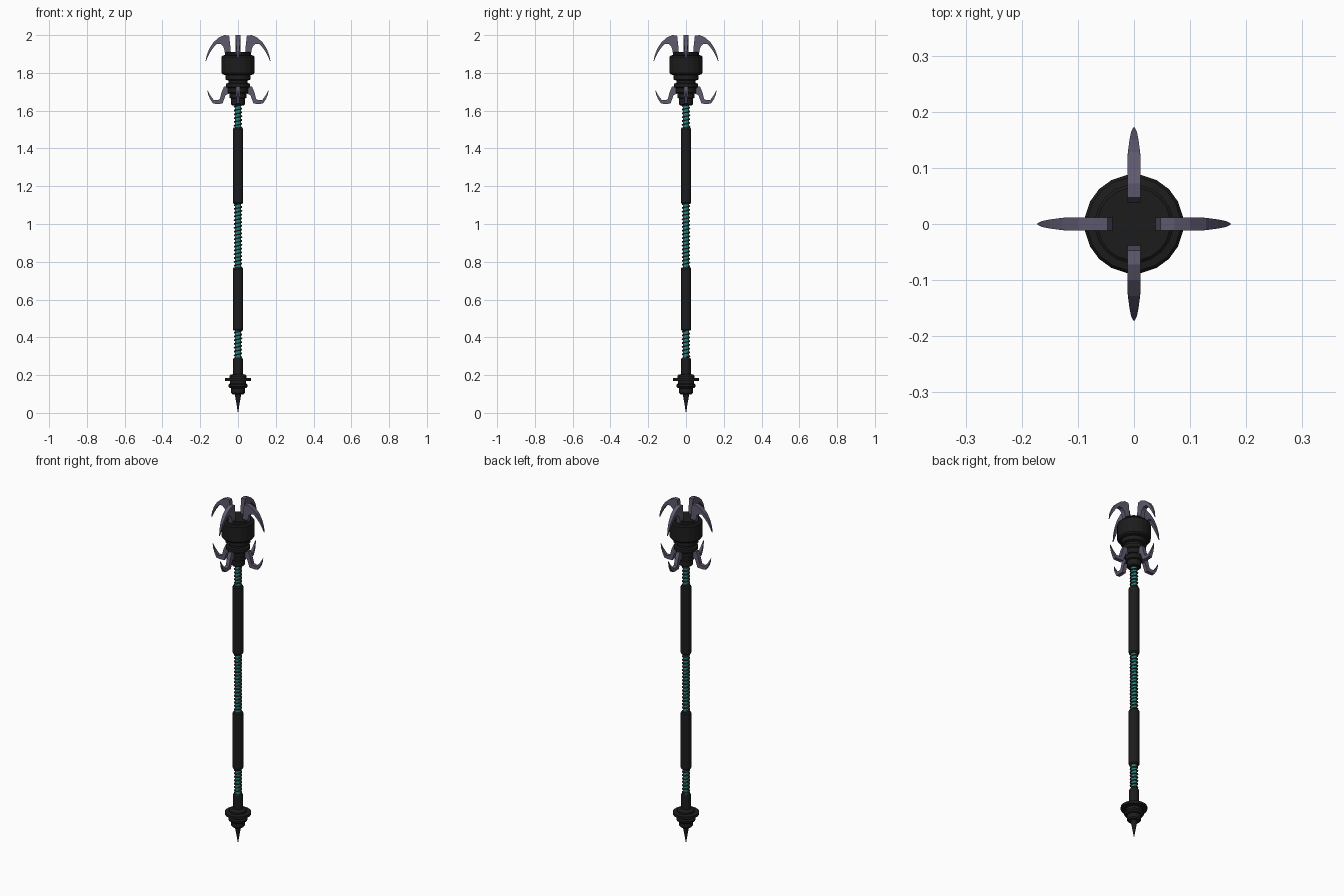
import bpy, bmesh, math
from mathutils import Matrix

if "Cube" in bpy.data.objects:
    bpy.data.objects.remove(bpy.data.objects["Cube"])


def mat(name, col):
    m = bpy.data.materials.new(name)
    m.diffuse_color = (*col, 1)
    m.use_nodes = True
    m.node_tree.nodes["Principled BSDF"].inputs["Base Color"].default_value = m.diffuse_color
    return m


BLACK = mat("black", (0.012, 0.012, 0.012))
TEAL = mat("teal", (0.02, 0.24, 0.2))
COIL = mat("coil_grey", (0.03, 0.028, 0.035))
CLAW = mat("claw_grey", (0.115, 0.1, 0.155))


def finish(bm, name, material):
    bmesh.ops.remove_doubles(bm, verts=bm.verts, dist=1e-6)
    bmesh.ops.recalc_face_normals(bm, faces=bm.faces)
    me = bpy.data.meshes.new(name)
    bm.to_mesh(me)
    bm.free()
    ob = bpy.data.objects.new(name, me)
    me.materials.append(material)
    bpy.context.collection.objects.link(ob)
    return ob


def lathe(name, profile, sides, material):
    """Revolve (radius, z) points around z, closing both ends."""
    bm = bmesh.new()
    rings = [[bm.verts.new((r * math.cos(2 * math.pi * (i + .5) / sides),
                            r * math.sin(2 * math.pi * (i + .5) / sides), z))
              for i in range(sides)] for r, z in profile]
    for a, b in zip(rings, rings[1:]):
        for i in range(sides):
            j = (i + 1) % sides
            bm.faces.new((a[i], a[j], b[j], b[i]))
    bm.faces.new(rings[0])
    bm.faces.new(rings[-1])
    return finish(bm, name, material)


def claw(name, sections, angle):
    """Loft rectangular sections (outer x, z, inner x, z, half width)."""
    bm = bmesh.new()
    rings = [[bm.verts.new(p) for p in ((xo, -w, zo), (xo, w, zo), (xi, w, zi), (xi, -w, zi))]
             for xo, zo, xi, zi, w in sections]
    for a, b in zip(rings, rings[1:]):
        for i in range(4):
            j = (i + 1) % 4
            bm.faces.new((a[i], a[j], b[j], b[i]))
    bm.faces.new(rings[0])
    bm.faces.new(rings[-1])
    bmesh.ops.rotate(bm, verts=bm.verts, matrix=Matrix.Rotation(angle, 3, 'Z'))
    return finish(bm, name, CLAW)


def coil(name, z0, z1, pitch=0.02, radius=0.0185, wire=0.0042, steps=16, sides=6):
    """Wire wound around the shaft."""
    bm = bmesh.new()
    n = int((z1 - z0) / pitch * steps)
    prev = None
    for k in range(n + 1):
        t = 2 * math.pi * k / steps
        z = z0 + (z1 - z0) * k / n
        ring = []
        for s in range(sides):
            p = 2 * math.pi * s / sides
            r = radius + wire * math.cos(p)
            ring.append(bm.verts.new((r * math.cos(t), r * math.sin(t), z + wire * math.sin(p))))
        if prev:
            for s in range(sides):
                q = (s + 1) % sides
                bm.faces.new((prev[s], prev[q], ring[q], ring[s]))
        else:
            bm.faces.new(ring)
        prev = ring
    bm.faces.new(prev)
    return finish(bm, name, COIL)


# Pommel with stepped collars and ground spike
lathe("spike", [(0.0005, 0), (0.008, 0.045), (0.018, 0.10), (0.018, 0.11)], 12, BLACK)
lathe("pommel", [(0.03, 0.098), (0.037, 0.105), (0.037, 0.13), (0.045, 0.132), (0.052, 0.14),
                 (0.052, 0.15), (0.044, 0.155), (0.044, 0.168), (0.07, 0.17), (0.07, 0.184),
                 (0.046, 0.186), (0.046, 0.196), (0.038, 0.203), (0.026, 0.205)], 20, BLACK)
lathe("lower_sleeve", [(0.026, 0.20), (0.026, 0.285), (0.022, 0.292)], 16, BLACK)

# Shaft core, wire coils and grips
lathe("shaft_core", [(0.017, 0.28), (0.017, 1.66)], 16, TEAL)
for label, a, b in (("lower", 0.295, 0.435), ("middle", 0.77, 1.11), ("upper", 1.51, 1.64)):
    coil(label + "_coil", a, b)
for label, a, b in (("lower", 0.435, 0.77), ("upper", 1.107, 1.51)):
    lathe(label + "_grip", [(0.023, a), (0.028, a + .007), (0.028, b - .007), (0.023, b)], 16, BLACK)

# Head: stepped neck rising into a wide drum
lathe("head", [(0.03, 1.628), (0.037, 1.633), (0.037, 1.665), (0.045, 1.668), (0.047, 1.692),
               (0.054, 1.695), (0.056, 1.72), (0.064, 1.725), (0.064, 1.743), (0.052, 1.747),
               (0.052, 1.76), (0.067, 1.765), (0.067, 1.788), (0.082, 1.792), (0.088, 1.80),
               (0.088, 1.885), (0.083, 1.892), (0.07, 1.894), (0.07, 1.906), (0.065, 1.91)], 20, BLACK)

# Four crown claws and four neck hooks
CROWN = [(0.037, 1.895, 0.068, 1.895, 0.012), (0.040, 1.935, 0.072, 1.92, 0.012),
         (0.047, 1.998, 0.078, 1.94, 0.012), (0.072, 2.0, 0.092, 1.953, 0.012),
         (0.100, 1.988, 0.110, 1.954, 0.012), (0.128, 1.964, 0.128, 1.937, 0.011),
         (0.150, 1.932, 0.146, 1.912, 0.008), (0.165, 1.895, 0.160, 1.885, 0.005),
         (0.172, 1.862, 0.169, 1.862, 0.0015)]
HOOK = [(0.045, 1.69, 0.045, 1.728, 0.011), (0.066, 1.683, 0.074, 1.728, 0.011),
        (0.072, 1.665, 0.086, 1.70, 0.011), (0.082, 1.637, 0.097, 1.66, 0.011),
        (0.108, 1.636, 0.108, 1.656, 0.011), (0.132, 1.637, 0.128, 1.656, 0.010),
        (0.148, 1.662, 0.140, 1.672, 0.007), (0.158, 1.685, 0.152, 1.69, 0.004),
        (0.163, 1.708, 0.161, 1.708, 0.0015)]
for i in range(4):
    claw(f"crown_claw_{i + 1}", CROWN, i * math.pi / 2)
    claw(f"neck_hook_{i + 1}", HOOK, i * math.pi / 2)
